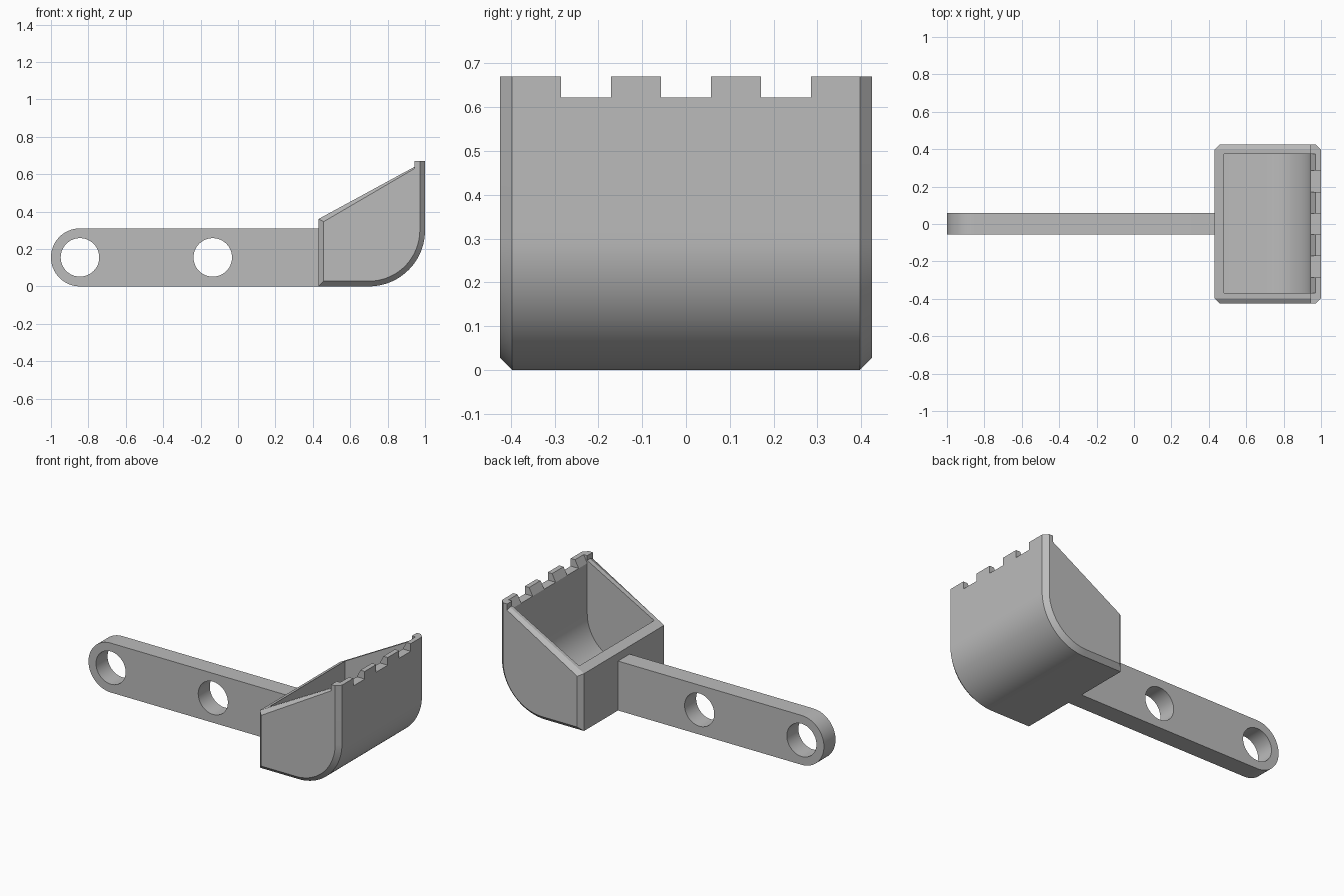
import bpy
import bmesh
from math import sin, cos, pi, radians

cube = bpy.data.objects.get("Cube")
if cube:
    bpy.data.objects.remove(cube, do_unlink=True)

GREY = (0.5, 0.5, 0.5, 1)
grey = bpy.data.materials.new("plain_grey")
grey.use_nodes = True
grey.diffuse_color = GREY
grey.node_tree.nodes["Principled BSDF"].inputs["Base Color"].default_value = GREY


def arc(cx, cz, r, start, end, steps=24):
    angles = [start + (end - start) * i / steps for i in range(steps + 1)]
    return [(cx + r * cos(a), cz + r * sin(a)) for a in angles]


def loft(name, sections):
    """Join (y, xz profile) sections into a closed solid."""
    bm = bmesh.new()
    rings = [[bm.verts.new((x, y, z)) for x, z in prof] for y, prof in sections]
    n = len(rings[0])
    for a, b in zip(rings, rings[1:]):
        for i in range(n):
            j = (i + 1) % n
            bm.faces.new((a[i], a[j], b[j], b[i]))
    bm.faces.new(rings[0])
    bm.faces.new(rings[-1])
    bmesh.ops.recalc_face_normals(bm, faces=bm.faces)
    mesh = bpy.data.meshes.new(name)
    bm.to_mesh(mesh)
    bm.free()
    mesh.materials.append(grey)
    obj = bpy.data.objects.new(name, mesh)
    bpy.context.collection.objects.link(obj)
    return obj


def activate(obj):
    bpy.ops.object.select_all(action='DESELECT')
    obj.select_set(True)
    bpy.context.view_layer.objects.active = obj


def cut(obj, cutter):
    cutter.hide_render = True
    mod = obj.modifiers.new("cut", 'BOOLEAN')
    mod.operation = 'DIFFERENCE'
    mod.solver = 'EXACT'
    mod.object = cutter
    activate(obj)
    bpy.ops.object.modifier_apply(modifier=mod.name)
    bpy.data.objects.remove(cutter, do_unlink=True)


def bucket_profile(inset):
    i = inset
    return ([(0.43 + i, i)] + arc(0.70, 0.30, 0.30 - i, -pi / 2, 0)
            + [(1 - i, 0.67), (0.945, 0.67), (0.945, 0.64 - i / 3), (0.43 + i, 0.36 - i / 2)])


# Bucket shell with chamfered side edges
CHAMFER = 0.028
HALF = 0.425
bucket = loft("bucket", [
    (-HALF, bucket_profile(CHAMFER)),
    (-HALF + CHAMFER, bucket_profile(0)),
    (HALF - CHAMFER, bucket_profile(0)),
    (HALF, bucket_profile(CHAMFER)),
])

# Hollow inside, sloping back behind the teeth
cavity = ([(0.48, 0.055)] + arc(0.695, 0.305, 0.25, -pi / 2, 0)
          + [(0.945, 0.622), (0.97, 0.67), (0.97, 0.8), (0.48, 0.8)])
cut(bucket, loft("cavity_cutter", [(-0.37, cavity), (0.375, cavity)]))

# Gaps between the teeth
gap = [(0.9, 0.622), (1.1, 0.622), (1.1, 0.8), (0.9, 0.8)]
for y in (-0.228, 0, 0.228):
    cut(bucket, loft("gap_cutter", [(y - 0.057, gap), (y + 0.057, gap)]))

# Handle bar with a round end and two holes
R = 0.155
bar = [(0.43, 0), (0.43, 2 * R)] + arc(R - 1, R, R, pi / 2, 3 * pi / 2, 40)
handle = loft("handle", [(-0.055, bar), (0.06, bar)])
for x in (R - 1, -0.135):
    hole = arc(x, R, 0.103, 0, 2 * pi, 48)[:-1]
    cut(handle, loft("hole_cutter", [(-0.2, hole), (0.2, hole)]))

for obj in (bucket, handle):
    activate(obj)
    bpy.ops.object.shade_smooth_by_angle(angle=radians(25))
